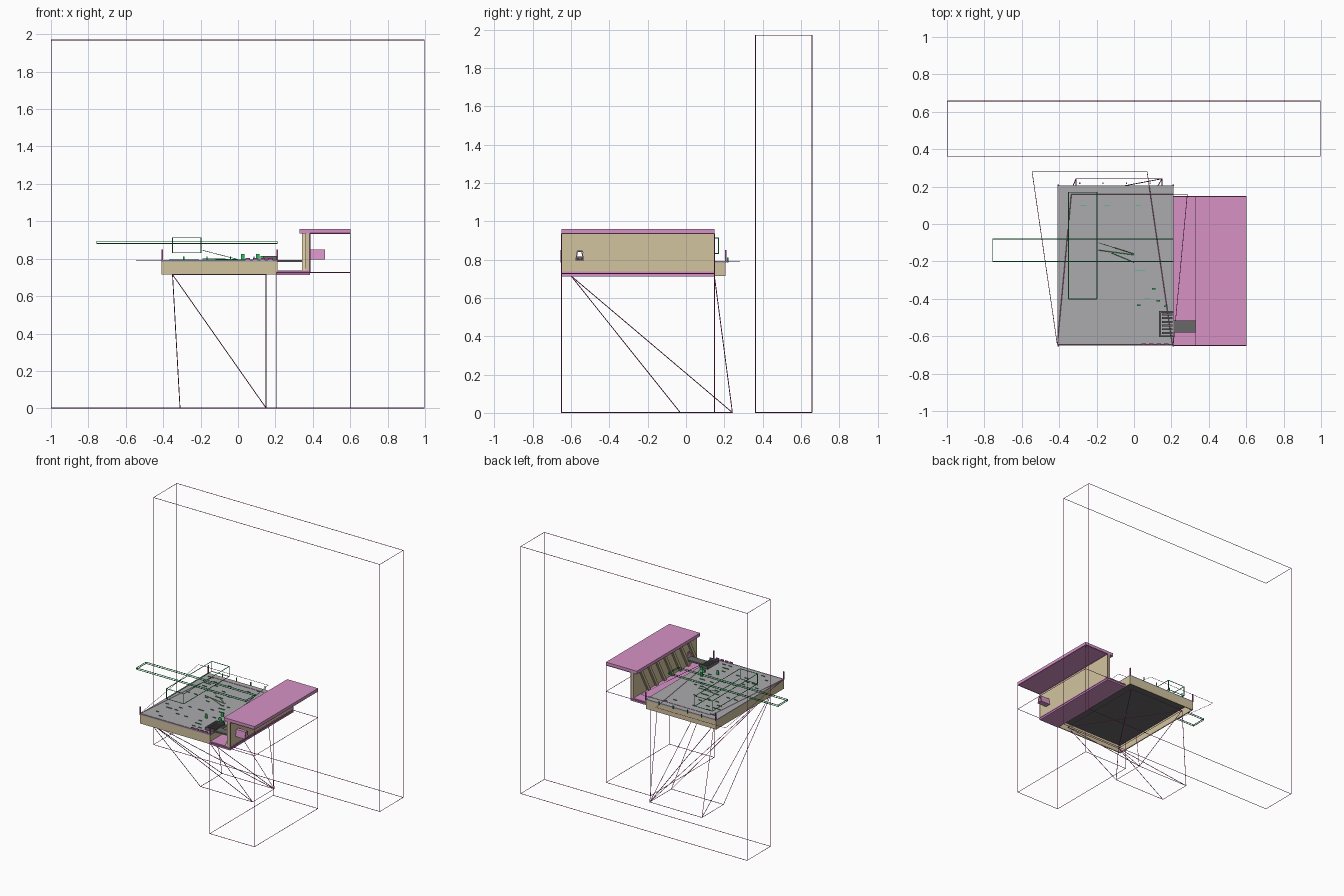
import bpy, bmesh, math, random
from mathutils import Vector

if "Cube" in bpy.data.objects:
    bpy.data.objects.remove(bpy.data.objects["Cube"])


def material(name, r, g, b):
    m = bpy.data.materials.new(name)
    m.diffuse_color = (r, g, b, 1)
    m.use_nodes = True
    m.node_tree.nodes["Principled BSDF"].inputs["Base Color"].default_value = m.diffuse_color
    return m


TAN = material("tan", 0.65, 0.55, 0.345)
PINK = material("pink", 0.68, 0.29, 0.56)
GREY = material("deck grey", 0.41, 0.41, 0.42)
DARK = material("dark grey", 0.14, 0.14, 0.14)
GREEN = material("green", 0.02, 0.52, 0.12)
MAGENTA = material("magenta", 0.52, 0.08, 0.38)


def finish(name, bm, mat):
    bmesh.ops.recalc_face_normals(bm, faces=bm.faces)
    me = bpy.data.meshes.new(name)
    bm.to_mesh(me)
    bm.free()
    me.materials.append(mat)
    ob = bpy.data.objects.new(name, me)
    bpy.context.collection.objects.link(ob)
    return ob


def add_box(bm, x, y, z):
    vs = bmesh.ops.create_cube(bm, size=1)["verts"]
    for v in vs:
        for i, (lo, hi) in enumerate((x, y, z)):
            v.co[i] = lo if v.co[i] < 0 else hi


def boxes(name, mat, *items):
    bm = bmesh.new()
    for it in items:
        add_box(bm, *it)
    return finish(name, bm, mat)


def rods(name, mat, segments, r=0.0022, sides=4):
    bm = bmesh.new()
    for a, b in segments:
        a, b = Vector(a), Vector(b)
        d = b - a
        vs = bmesh.ops.create_cone(bm, segments=sides, radius1=r, radius2=r,
                                   depth=d.length, cap_ends=True)["verts"]
        q = d.to_track_quat('Z', 'Y')
        for v in vs:
            v.co = q @ v.co + (a + b) / 2
    return finish(name, bm, mat)


def loop(pts):
    return list(zip(pts, pts[1:] + pts[:1]))


def cage(bottom, top):
    return loop(bottom) + loop(top) + list(zip(bottom, top))


def rect(x, y, z):
    return [(x[0], y[0], z), (x[1], y[0], z), (x[1], y[1], z), (x[0], y[1], z)]


def box_cage(x, y, z):
    return cage(rect(x, y, z[0]), rect(x, y, z[1]))


# Deck: plate, dark underside and open skirt
X, Y = (-0.41, 0.21), (-0.65, 0.205)
boxes("deck_plate", GREY, (X, Y, (0.782, 0.792)))
t = 0.008
boxes("deck_underside", DARK,
      ((X[0] + t, X[1] - t), (Y[0] + t, Y[1] - t), (0.776, 0.7815)))
boxes("deck_skirt", TAN,
      (X, (Y[0], Y[0] + t), (0.715, 0.782)),
      (X, (Y[1] - t, Y[1]), (0.715, 0.782)),
      ((X[0], X[0] + t), Y, (0.715, 0.782)),
      ((X[1] - t, X[1]), Y, (0.715, 0.782)))

# Corner posts and small posts along the back edge
boxes("corner_posts", MAGENTA,
      *[((x - .004, x + .004), (y - .004, y + .004), (0.785, 0.85))
        for x in (-0.406, 0.21) for y in (-0.65, 0.208)])
boxes("edge_posts", GREEN,
      *[((x - .003, x + .003), (0.215, 0.221), (0.785, 0.812))
        for x in (-0.29, -0.165, -0.04, 0.085)])

# Side hall: floor, wall with a small opening, roof
H = (-0.65, 0.148)
W = (0.36, 0.383)
boxes("hall_floor", PINK, ((0.205, 0.385), H, (0.712, 0.737)))
boxes("hall_wall", TAN,
      (W, (H[0], -0.572), (0.735, 0.935)),
      (W, (-0.538, H[1]), (0.735, 0.935)),
      (W, (-0.572, -0.538), (0.735, 0.8)),
      (W, (-0.572, -0.538), (0.84, 0.935)))
boxes("hall_roof", PINK, ((0.33, 0.602), H, (0.935, 0.96)))

# Slanted ribs on the inner face of the wall
bm = bmesh.new()
for i in range(7):
    y0 = -0.648 + i * 0.1
    prof = [(y0, 0.737), (y0 + 0.025, 0.737), (y0 + 0.13, 0.935), (y0 + 0.105, 0.935)]
    a = [bm.verts.new((0.343, y, z)) for y, z in prof]
    b = [bm.verts.new((0.362, y, z)) for y, z in prof]
    bm.faces.new(a)
    bm.faces.new(b)
    for k in range(4):
        n = (k + 1) % 4
        bm.faces.new((a[k], a[n], b[n], b[k]))
finish("wall_ribs", bm, TAN)

# Hollow tapered spout through the wall
bm = bmesh.new()
rings = []
for x in (0.37, 0.465):
    for pts in (((-0.578, .795), (-0.532, .795), (-0.541, .848), (-0.569, .848)),
                ((-0.571, .801), (-0.539, .801), (-0.546, .842), (-0.564, .842))):
        rings.append([bm.verts.new((x, y, z)) for y, z in pts])
for p, q in ((0, 2), (1, 3), (0, 1), (2, 3)):
    for k in range(4):
        n = (k + 1) % 4
        bm.faces.new((rings[p][k], rings[p][n], rings[q][n], rings[q][k]))
finish("wall_spout", bm, PINK)

# Walkway and slatted landing
boxes("walkway", DARK, ((0.21, 0.362), (-0.58, -0.515), (0.782, 0.794)))
boxes("landing_frame", DARK,
      ((0.135, 0.145), (-0.605, -0.465), (0.79, 0.815)),
      ((0.145, 0.21), (-0.475, -0.465), (0.79, 0.815)),
      ((0.145, 0.21), (-0.605, -0.597), (0.79, 0.815)))
boxes("landing_slats", DARK,
      *[((0.15, 0.205), (y, y + 0.01), (0.792, 0.806))
        for y in [-0.588 + 0.02 * i for i in range(6)]])
boxes("front_markers", MAGENTA,
      *[((x, x + 0.025), (-0.648, -0.64), (0.792, 0.804))
        for x in (0.04, 0.08, 0.12, 0.16)])

# Small green deck items and sight lines
boxes("deck_items", GREEN,
      *[((x - .01, x + .01), (y - .004, y + .004), (0.79, z))
        for x, y, z in ((0.105, -0.345, 0.825), (0.13, -0.41, 0.815),
                        (0.025, -0.435, 0.825), (0.17, -0.44, 0.812))])
rods("sight_lines", GREEN,
     [((-0.19, -0.1, 0.845), (0.0, -0.16, 0.796)),
      ((-0.19, -0.14, 0.8), (0.0, -0.165, 0.796)),
      ((-0.12, -0.155, 0.8), (0.0, -0.205, 0.796))], 0.0015)

# Rows of thin upright green tabs on the deck
random.seed(4)
boxes("deck_tabs", GREEN,
      *[((x, x + 0.03), (y, y + 0.0005), (0.791, 0.797))
        for x, y in [(random.uniform(-0.39, 0.1), -0.6 + 0.05 * (i % 16))
                     for i in range(48)]])

# Green outline volumes
rods("green_beam_outline", GREEN,
     box_cage((-0.755, 0.21), (-0.2, -0.08), (0.882, 0.893)), 0.0024, 12)
rods("green_box_outline", GREEN,
     box_cage((-0.35, -0.197), (-0.4, 0.17), (0.832, 0.912)), 0.0024, 12)

# Large outline volumes
rods("back_volume_outline", MAGENTA, box_cage((-0.998, 0.996), (0.362, 0.657), (0.002, 1.97)))
rods("lower_volume_outline", MAGENTA, box_cage((0.207, 0.6), H, (0.002, 0.727)))
rods("upper_volume_outline", MAGENTA, box_cage((0.385, 0.6), H, (0.727, 0.935)), 0.002)

# Skewed outlines at deck level
rods("skewed_outlines", MAGENTA,
     loop([(-0.41, -0.645, 0.792), (0.205, -0.645, 0.792), (0.07, 0.28, 0.792), (-0.545, 0.28, 0.792)])
     + loop([(-0.41, -0.645, 0.792), (0.21, -0.645, 0.792), (0.285, 0.16, 0.792), (-0.335, 0.16, 0.792)]),
     0.0016)

# Leaning support frame: every diagonal runs toward the back right foot
foot = rect((-0.31, 0.15), (-0.03, 0.242), 0.002)
head = rect((-0.35, 0.15), (-0.6, 0.148), 0.715)
braces = [(head[0], foot[1]), (head[0], foot[3]), (head[1], foot[2]),
          (head[3], foot[2]), (head[0], foot[2])]
rods("support_frame", MAGENTA, loop(foot) + list(zip(head, foot)) + braces)
rods("support_head", MAGENTA, loop(head) + [(head[0], head[2]), (head[1], head[3])])
